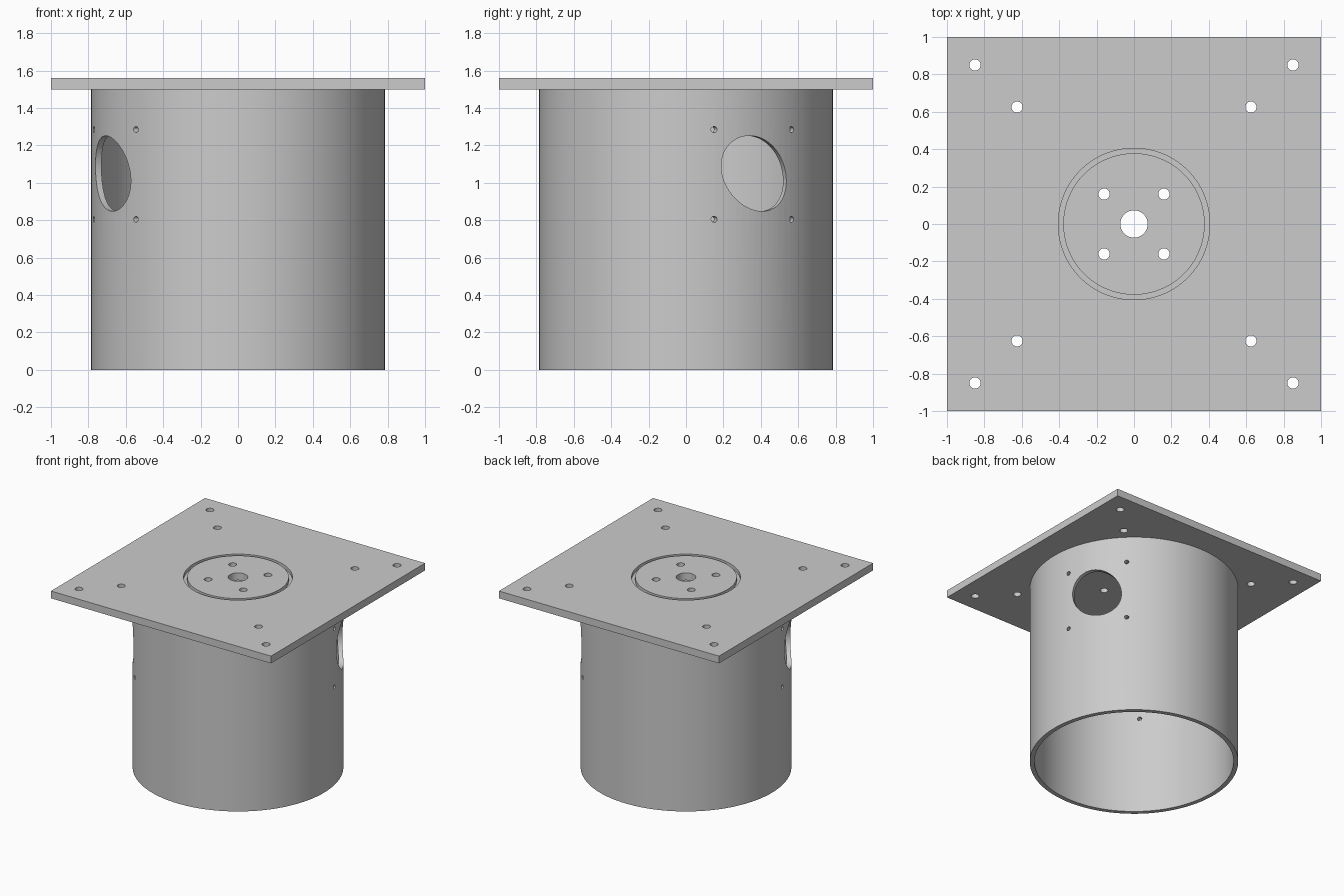
import bpy, bmesh, math
from mathutils import Matrix, Vector

if "Cube" in bpy.data.objects:
    bpy.data.objects.remove(bpy.data.objects["Cube"])

PLATE_BOTTOM, PLATE_TOP = 1.5, 1.56
TUBE_OUTER, TUBE_INNER = 0.785, 0.75
PORT_ANGLE, PORT_Z = math.radians(28.5), 1.05

grey = bpy.data.materials.new("plain grey")
grey.use_nodes = True
grey.diffuse_color = (0.6, 0.6, 0.6, 1)
grey.node_tree.nodes["Principled BSDF"].inputs["Base Color"].default_value = (0.6, 0.6, 0.6, 1)


def make_object(name, bm):
    bmesh.ops.recalc_face_normals(bm, faces=bm.faces)
    mesh = bpy.data.meshes.new(name)
    bm.to_mesh(mesh)
    bm.free()
    mesh.materials.append(grey)
    obj = bpy.data.objects.new(name, mesh)
    bpy.context.collection.objects.link(obj)
    return obj


def add_rod(bm, radius, length, matrix, sides=32):
    bmesh.ops.create_cone(bm, cap_ends=True, segments=sides, radius1=radius,
                          radius2=radius, depth=length, matrix=matrix)


def add_ring(bm, inner, outer, z0, z1, sides=128):
    """Square-section ring around the z axis."""
    corners = [(inner, z0), (outer, z0), (outer, z1), (inner, z1)]
    loops = []
    for i in range(sides):
        a = math.tau * i / sides
        loops.append([bm.verts.new((r * math.cos(a), r * math.sin(a), z)) for r, z in corners])
    for i, here in enumerate(loops):
        there = loops[(i + 1) % sides]
        for j in range(4):
            k = (j + 1) % 4
            bm.faces.new((here[j], there[j], there[k], here[k]))


def cut(obj, cutter):
    cutter.hide_render = True
    mod = obj.modifiers.new("cut", "BOOLEAN")
    mod.operation = "DIFFERENCE"
    mod.solver = "EXACT"
    mod.object = cutter
    bpy.ops.object.select_all(action="DESELECT")
    bpy.context.view_layer.objects.active = obj
    obj.select_set(True)
    bpy.ops.object.modifier_apply(modifier=mod.name)
    bpy.data.objects.remove(cutter)
    bpy.ops.object.shade_smooth_by_angle(angle=math.radians(30))


# Square top plate
bm = bmesh.new()
thickness = PLATE_TOP - PLATE_BOTTOM
bmesh.ops.create_cube(bm, size=1, matrix=Matrix.Translation((0, 0, PLATE_BOTTOM + thickness / 2))
                      @ Matrix.Diagonal((2, 2, thickness, 1)))
plate = make_object("top_plate", bm)

# Plate centre hole, diagonal bolt holes and circular groove
bm = bmesh.new()
add_rod(bm, 0.073, 0.4, Matrix.Translation((0, 0, PLATE_TOP)), 48)
for d in (0.16, 0.625, 0.85):
    for sx in (-1, 1):
        for sy in (-1, 1):
            add_rod(bm, 0.03, 0.4, Matrix.Translation((sx * d, sy * d, PLATE_TOP)))
add_ring(bm, 0.378, 0.405, PLATE_TOP - 0.03, PLATE_TOP + 0.05)
cut(plate, make_object("plate_cutter", bm))

# Open tube
bm = bmesh.new()
add_ring(bm, TUBE_INNER, TUBE_OUTER, 0, PLATE_BOTTOM)
tube = make_object("tube", bm)

# Two opposite slanted ports, each with four small screw holes
bm = bmesh.new()
outward = Matrix.Rotation(math.radians(90), 4, "Y")
slant = Matrix.Identity(4)
slant[2][1] = -0.2
for turn in (0, math.pi):
    spin = Matrix.Rotation(PORT_ANGLE + turn, 4, "Z")
    place = spin @ Matrix.Translation((0.75, 0, PORT_Z))
    add_rod(bm, 0.198, 0.5, place @ slant @ outward, 64)
    for sy in (-1, 1):
        for sz in (-1, 1):
            offset = Matrix.Translation((0, sy * 0.235, sz * 0.24 - 0.005))
            add_rod(bm, 0.016, 0.5, place @ offset @ outward, 20)
cut(tube, make_object("port_cutter", bm))
